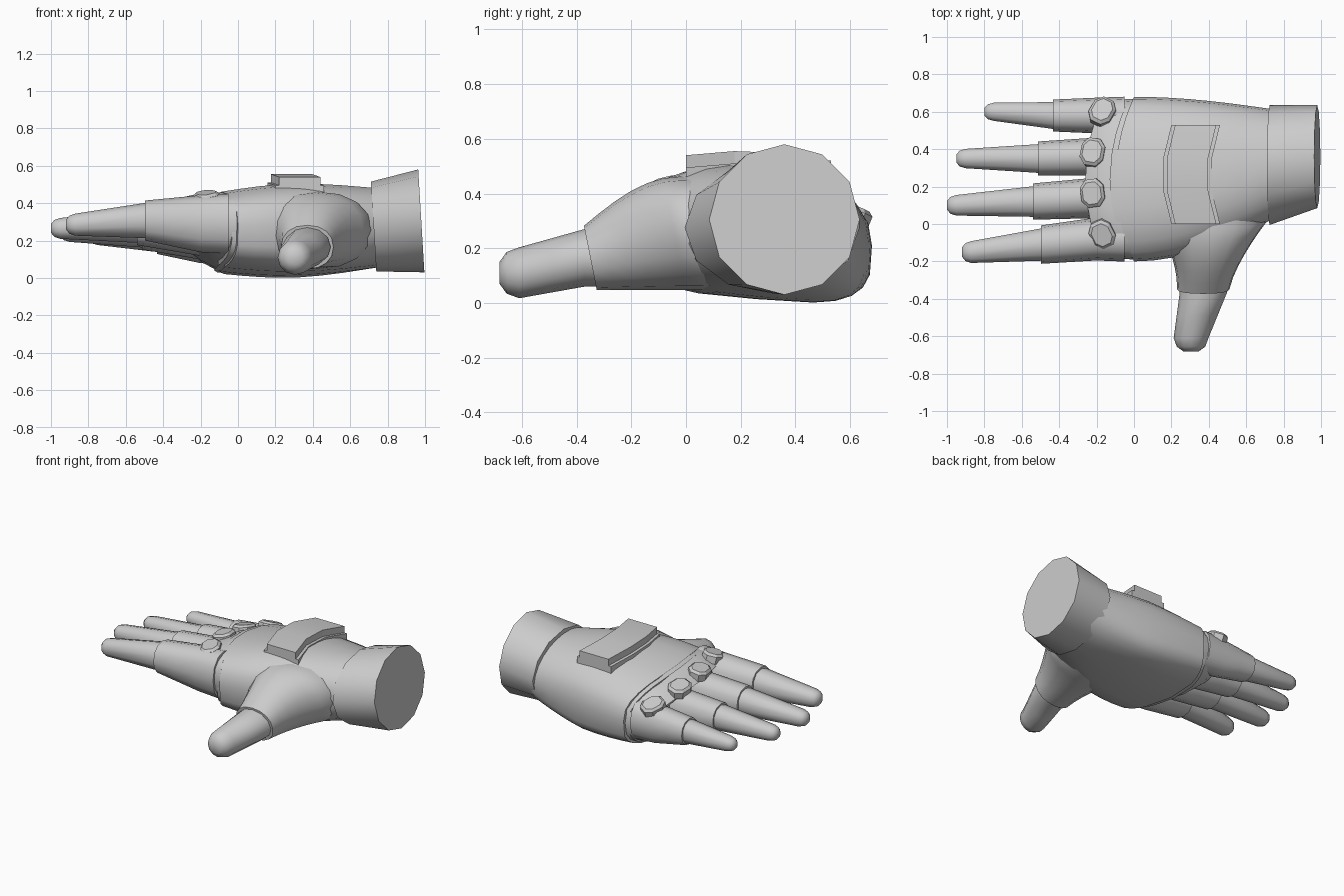
import bpy, bmesh, math
from math import sin, cos, pi, radians
from mathutils import Vector

cube = bpy.data.objects.get("Cube")
if cube:
    bpy.data.objects.remove(cube, do_unlink=True)

grey = bpy.data.materials.new("plain_grey")
grey.use_nodes = True
grey.diffuse_color = (0.6, 0.6, 0.6, 1)
grey.node_tree.nodes["Principled BSDF"].inputs["Base Color"].default_value = grey.diffuse_color


def power(value, exponent):
    return math.copysign(abs(value) ** exponent, value)


def section(position, across, height, half_width, half_height):
    """One closed cross-section, as a vector so that sections can be blended."""
    return Vector((position, across, height, half_width, half_height))


def scaled(ring, factor, shift):
    """The same section, resized about its centre and moved along the axis."""
    return section(ring[0] + shift, ring[1], ring[2], ring[3] * factor, ring[4] * factor)


def blend(start, end, steps):
    return [start.lerp(end, i / steps) for i in range(steps + 1)]


def dome(ring, length):
    """Sections that round off the end of a finger bluntly."""
    angles = [radians(a) for a in (35, 65)]
    return [scaled(ring, cos(a), -length * sin(a)) for a in angles]


def loft(name, rings, axis="x", sides=12, squareness=2.0, underside=None, phase=0.0,
         shear=0.0, bow=0.0, tilt=0.0, from_round=False, angle=40):
    """Skin a list of cross-sections along an axis and cap both ends."""
    bm = bmesh.new()
    loops = []
    for k, (position, across, height, half_width, half_height) in enumerate(rings):
        growth = min(1, 2 * k / (len(rings) - 1)) if from_round else 1
        loop = []
        for i in range(sides):
            turn = 2 * pi * (i + phase) / sides
            corner = underside if underside and sin(turn) < 0 else squareness
            exponent = 2 / (2 + (corner - 2) * growth)
            u, v = power(cos(turn), exponent), power(sin(turn), exponent)
            along = position - growth * bow * (1 - u * u) - tilt * half_height * v
            side = across + half_width * u
            up = height + half_height * v - shear * half_width * u
            places = {"x": (along, side, up), "y": (side, along, up), "z": (side, up, along)}
            loop.append(bm.verts.new(places[axis]))
        loops.append(loop)
    for first, second in zip(loops, loops[1:]):
        for i in range(sides):
            j = (i + 1) % sides
            bm.faces.new((first[i], first[j], second[j], second[i]))
    bm.faces.new(loops[0])
    bm.faces.new(loops[-1])
    bmesh.ops.recalc_face_normals(bm, faces=bm.faces)
    mesh = bpy.data.meshes.new(name)
    bm.to_mesh(mesh)
    bm.free()
    mesh.materials.append(grey)
    part = bpy.data.objects.new(name, mesh)
    bpy.context.collection.objects.link(part)
    bpy.ops.object.select_all(action="DESELECT")
    part.select_set(True)
    bpy.context.view_layer.objects.active = part
    bpy.ops.object.shade_smooth_by_angle(angle=radians(angle))
    return part


# Wrist cuff, flaring to a slanted flat end
loft("cuff", [section(0.725, 0.315, 0.275, 0.32, 0.24),
              section(0.98, 0.36, 0.305, 0.275, 0.275)], tilt=0.06)

# Palm, widening from the wrist towards the knuckles, with a flat underside
palm = []
for i in range(9):
    s = i / 8
    widen = sin(s * pi / 2)
    palm.append(section(0.8 - 0.8 * s, 0.33 - 0.09 * widen, 0.27 - 0.025 * s,
                        0.275 + 0.165 * widen, 0.205 + 0.035 * sin(s * pi) + 0.005 * s))
loft("palm", palm, sides=24, squareness=2.5, underside=4, shear=0.08, bow=0.1, from_round=True)

# Narrower rim and tapering knuckle block in front of the palm
rim = scaled(palm[-1], 0.975, 0.02)
loft("palm_rim", [rim, scaled(rim, 0.99, -0.05)],
     sides=24, squareness=2.5, underside=3.5, shear=0.09, bow=0.1)
knuckle = section(0, rim[1], rim[2], 0.43, 0.195)
loft("knuckle_block", [section(knuckle[0] - 0.18 * s, knuckle[1], knuckle[2] + 0.015 * s,
                               knuckle[3] - 0.04 * s * s, knuckle[4] - 0.08 * s * s)
                       for s in (0, 0.3, 0.7, 1)],
     sides=24, squareness=2.6, underside=3, shear=0.12, bow=0.08)

# Four fingers, fanned out evenly, each a sleeve with a slimmer tip and a pad
reach = {"index": 0.92, "middle": 1, "ring": 0.95, "little": 0.8}
for i, (finger, length) in enumerate(reach.items()):
    width = 0.107 - 0.006 * i
    root_y, root_z = 0.22 * i - 0.08, 0.29 - 0.028 * i
    root = section(-0.05, root_y, root_z, width * 1.13, width * 1.5)
    web = scaled(root, 0.95, -0.15)
    sleeve_end = section(-0.54 * length, 0.23 * i - 0.11, 0.307 - 0.03 * i, width * 0.96, width)
    loft(finger + "_finger_sleeve", [root, web, web.lerp(sleeve_end, 0.5), sleeve_end],
         squareness=2.2)
    inner = scaled(sleeve_end, 0.88, 0.1)
    tip = section(0.05 - length, 0.25 * i - 0.15, 0.285 - 0.02 * i, width * 0.57, width * 0.55)
    loft(finger + "_finger_tip", [inner, scaled(inner, 1, -0.1), tip] + dome(tip, 0.055),
         sides=10, squareness=2.2, phase=0.5, angle=50)

    # Thin raised pad, lying on the curved row of knuckles
    base = section(-0.04, 0, 0, 0.068, 0.08)
    edge = scaled(base, 1, 0.046)
    pad = loft(finger + "_knuckle_pad", [base, edge, scaled(edge, 0.78, 0.014)],
               axis="z", sides=8, squareness=2.4, phase=0.5, angle=20)
    pad.location = (-0.17 - 0.06 * sin(i * pi / 3), root_y + 0.025, 0.438 - 0.011 * i * i)
    pad.rotation_euler = (radians(8 - 9 * i), radians(-12), radians(25 - 17 * i))

# Thumb mound, flowing out of the palm into a slanted sleeve
mound = []
for i in range(7):
    s = i / 6
    fall = cos(s * pi / 2)
    mound.append(section(0.02 - 0.37 * s, 0.42 - 0.05 * s, 0.165 + 0.09 * fall,
                         0.14 + 0.155 * (1 - s) ** 1.5, 0.117 + 0.09 * fall))
buried = scaled(mound[0], 0.95, 0.2)
loft("thumb_base", [buried] + mound, axis="y", sides=16, squareness=2.2, tilt=0.2)

# Thumb tip, bending slightly down
thumb = scaled(mound[-1], 0.9, -0.02)
thumb_end = section(-0.61, 0.305, 0.11, 0.093, 0.093)
loft("thumb_tip", [scaled(thumb, 1, 0.15)] + blend(thumb, thumb_end, 2) + dome(thumb_end, 0.08),
     axis="y", angle=50)

# Bent two-layer plate on the back of the hand
corner = math.sqrt(2)
for layer, half, level, thick in (("base", 0.13, 0.465, 0.03), ("top", 0.11, 0.51, 0.03)):
    plate = []
    for i in range(4):
        s = i / 3
        arch = sin(s * pi)
        plate.append(section(0.53 * s, 0.33 - 0.05 * arch,
                             level + 0.025 * arch - 0.02 * s, half * corner, thick * corner))
    loft("back_plate_" + layer, plate, axis="y", sides=4, phase=0.5, angle=10)
